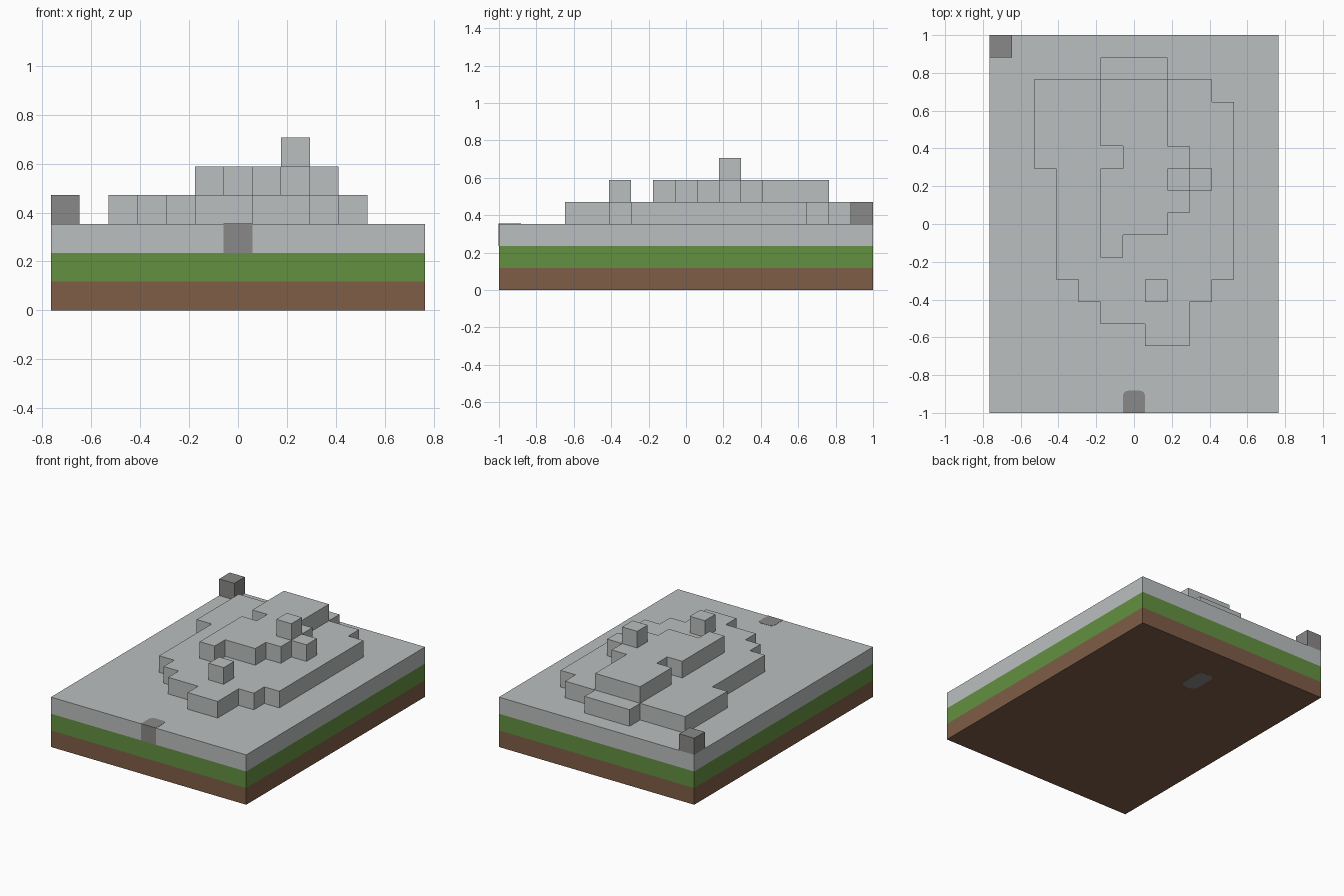
import bpy, bmesh

if "Cube" in bpy.data.objects:
    bpy.data.objects.remove(bpy.data.objects["Cube"], do_unlink=True)

CELL = 2 / 17  # edge length of one block


def material(name, srgb):
    linear = [((c / 255 + 0.055) / 1.055) ** 2.4 for c in srgb] + [1.0]
    mat = bpy.data.materials.new(name)
    mat.use_nodes = True
    mat.diffuse_color = linear
    bsdf = next(n for n in mat.node_tree.nodes if n.type == 'BSDF_PRINCIPLED')
    bsdf.inputs["Base Color"].default_value = linear
    return mat


dirt = material("dirt brown", (126, 93, 71))
grass = material("grass green", (98, 144, 65))
stone = material("light stone", (187, 191, 191))
dark = material("dark stone", (138, 137, 136))


def finish(name, bm, mat):
    bmesh.ops.recalc_face_normals(bm, faces=bm.faces)
    mesh = bpy.data.meshes.new(name)
    bm.to_mesh(mesh)
    bm.free()
    mesh.materials.append(mat)
    obj = bpy.data.objects.new(name, mesh)
    bpy.context.collection.objects.link(obj)


def prism(name, points, z0, z1, mat, radius=0, rounded=lambda v: True):
    """Extrude an outline; optionally round the upright edges chosen by a rule."""
    bm = bmesh.new()
    base = bm.faces.new([bm.verts.new((x, y, z0)) for x, y in points])
    top = bmesh.ops.extrude_face_region(bm, geom=[base])["geom"]
    for v in top:
        if isinstance(v, bmesh.types.BMVert):
            v.co.z = z1
    if radius:
        upright = [e for e in bm.edges
                   if abs(e.verts[0].co.z - e.verts[1].co.z) > (z1 - z0) / 2
                   and rounded(e.verts[0].co)]
        bmesh.ops.bevel(bm, geom=upright, offset=radius, segments=5,
                        profile=0.5, affect='EDGES')
    finish(name, bm, mat)


def terrace(name, level, steps, mat=stone):
    """Block layer whose outline alternates x and y moves along block borders."""
    x, y = steps[:2]
    points = [(x, y)]
    for i, value in enumerate(steps[2:]):
        x, y = (value, y) if i % 2 == 0 else (x, value)
        points.append((x, y))
    points = [((a - 0.5) * CELL, (b - 0.5) * CELL) for a, b in points]
    prism(name, points, level * CELL, (level + 1) * CELL, mat)


def block(name, x, y, level, mat=stone):
    terrace(name, level, [x, y, x + 1, y + 1, x], mat)


# Ground slabs
for level, (name, mat) in enumerate((("dirt_slab", dirt), ("grass_slab", grass),
                                     ("stone_slab", stone))):
    terrace(name, level, [-6, -8, 7, 9, -6], mat)

# Lower terrace, with a step out at the back
terrace("lower_terrace", 3, [-4, 7, -1, 8, 2, 7, 4, 6, 5, -2, 4, -3, 3, -5,
                             1, -4, -1, -3, -2, -2, -3, 3, -4])

# Upper terrace, with a notch in one side
terrace("upper_terrace", 4, [-1, 7, 2, 4, 3, 1, 2, 0, 0, -1, -1, 3, 0, 4, -1])

# Loose blocks
block("side_block", 3, 2, 4)
block("front_block", 1, -3, 4)
block("peak_block", 2, 2, 5)
block("corner_block", -6, 8, 3, dark)

# Dark marker set into the front edge, rounded at its inner end
h, skin = CELL / 2, 0.0015
prism("front_marker", [(-h, -1 - skin), (h, -1 - skin), (h, CELL - 1), (-h, CELL - 1)],
      2 * CELL, 3 * CELL + skin, dark, 0.03, lambda v: v.y > -0.95)

# Thin dark plate on the underside
y0, y1 = 4.6 * CELL, 6.4 * CELL
prism("underside_plate", [(-h, y0), (h, y0), (h, y1), (-h, y1)],
      -0.001, 0.004, dark, 0.04)
